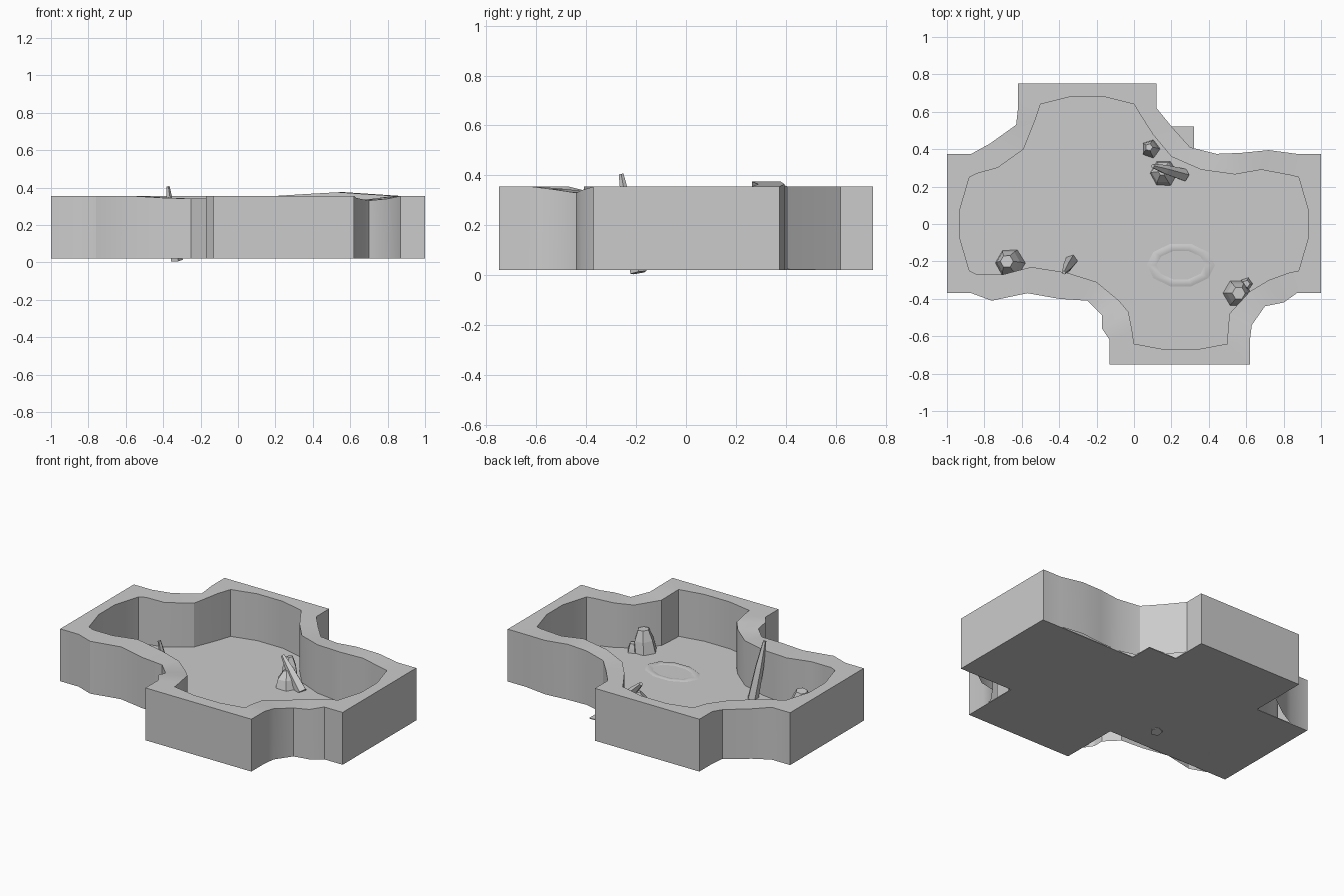
import bpy, bmesh, math
from mathutils import Vector

cube = bpy.data.objects.get("Cube")
if cube:
    bpy.data.objects.remove(cube)

stone = bpy.data.materials.new("grey stone")
stone.use_nodes = True
GREY = (0.6, 0.6, 0.6, 1)
stone.diffuse_color = GREY
stone.node_tree.nodes["Principled BSDF"].inputs["Base Color"].default_value = GREY


def finish(bm, name, smooth=None):
    bmesh.ops.recalc_face_normals(bm, faces=bm.faces[:])
    mesh = bpy.data.meshes.new(name)
    bm.to_mesh(mesh)
    bm.free()
    mesh.materials.append(stone)
    obj = bpy.data.objects.new(name, mesh)
    bpy.context.scene.collection.objects.link(obj)
    if smooth:
        bpy.ops.object.select_all(action="DESELECT")
        obj.select_set(True)
        bpy.context.view_layer.objects.active = obj
        bpy.ops.object.shade_smooth_by_angle(angle=math.radians(smooth))
    return obj


def ring(bm, points):
    return [bm.verts.new(p) for p in points]


def bridge(bm, a, b):
    for i in range(len(a)):
        j = (i + 1) % len(a)
        bm.faces.new((a[i], a[j], b[j], b[i]))


# Paired outer and inner outlines of the cave wall, clockwise from the back arm
outer = [
    (-.62, .75), (-.36, .75), (-.14, .75), (.12, .75), (.12, .62), (.21, .51),
    (.3, .41), (.44, .375), (.57, .38), (.72, .395), (.87, .375), (1, .375),
    (1, .08), (1, -.08), (1, -.37), (.87, -.37), (.8, -.42), (.7, -.44),
    (.63, -.54), (.62, -.62), (.62, -.75), (.36, -.75), (.14, -.75), (-.13, -.75),
    (-.13, -.62), (-.17, -.56), (-.17, -.49), (-.25, -.41), (-.4, -.4), (-.57, -.37),
    (-.76, -.41), (-.87, -.37), (-1, -.37), (-1, -.08), (-1, .08), (-1, .375),
    (-.87, .375), (-.77, .43), (-.63, .53), (-.62, .62)]
inner = [
    (-.5, .64), (-.34, .68), (-.16, .68), (0, .64), (.03, .59), (.1, .48),
    (.2, .36), (.36, .29), (.54, .265), (.68, .29), (.84, .26), (.88, .25),
    (.93, .08), (.93, -.08), (.88, -.25), (.83, -.26), (.72, -.3), (.62, -.36),
    (.51, -.48), (.5, -.6), (.5, -.64), (.34, -.67), (.16, -.67), (0, -.64),
    (-.01, -.57), (-.03, -.47), (-.08, -.41), (-.2, -.31), (-.36, -.26), (-.55, -.23),
    (-.7, -.27), (-.84, -.27), (-.88, -.25), (-.93, -.08), (-.93, .08), (-.88, .25),
    (-.84, .27), (-.73, .3), (-.59, .4), (-.53, .55)]
BASE, TOP, FLOOR = .02, .355, .035
# Uneven rim: height change at some outline points
uneven = {7: .01, 8: .02, 9: .01, 16: -.015, 17: -.025, 18: -.01,
          26: -.015, 27: -.015, 28: -.01, 37: -.015, 38: -.02}

# Cave wall
bm = bmesh.new()
tops = [TOP + uneven.get(i, 0) for i in range(len(outer))]
out_low = ring(bm, [(x, y, BASE) for x, y in outer])
out_top = ring(bm, [(x, y, z) for (x, y), z in zip(outer, tops)])
in_top = ring(bm, [(x, y, z) for (x, y), z in zip(inner, tops)])
in_low = ring(bm, [(x, y, BASE) for x, y in inner])
for a, b in ((out_low, out_top), (out_top, in_top), (in_top, in_low)):
    bridge(bm, a, b)
finish(bm, "cave_wall", 30)

# Flat cross-shaped base
cross = [(-.62, .75), (.12, .75), (.12, .52), (.32, .52), (.32, .37), (1, .37),
         (1, -.37), (.62, -.37), (.62, -.75), (-.13, -.75), (-.13, -.37),
         (-1, -.37), (-1, .37), (-.62, .37)]
bm = bmesh.new()
bm.faces.new(ring(bm, [(x, y, BASE) for x, y in cross]))
solid = bmesh.ops.extrude_face_region(bm, geom=bm.faces[:])
bmesh.ops.translate(bm, vec=(0, 0, .005),
                    verts=[v for v in solid["geom"] if isinstance(v, bmesh.types.BMVert)])
finish(bm, "base_slab")

# Cave floor, sloping up a little at the wall
bm = bmesh.new()
floor = bm.faces.new(ring(bm, [(x, y, FLOOR + .02) for x, y in reversed(inner)]))
floor.normal_update()
bmesh.ops.inset_region(bm, faces=[floor], thickness=.06, depth=-.02, use_even_offset=False)
finish(bm, "cave_floor", 30)

# Shallow crater with a raised lip
bm = bmesh.new()
previous = None
for rx, ry, z in ((.23, .155, FLOOR), (.17, .11, .06), (.13, .08, .055), (.09, .045, .038)):
    loop = ring(bm, [(.25 + rx * math.cos(math.tau * i / 10),
                      -.22 + ry * math.sin(math.tau * i / 10), z) for i in range(10)])
    if previous:
        bridge(bm, previous, loop)
    previous = loop
bm.faces.new(previous)
finish(bm, "crater", 60)


def stalagmite(name, start, end, width, tip, sides=6):
    """Tapered faceted rock running between two points."""
    start, end = Vector(start), Vector(end)
    axis = end - start
    turn = Vector((0, 0, 1)).rotation_difference(axis)
    bm = bmesh.new()
    rings = []
    for t, r in ((0, width), (.6, width * .75), (1, tip)):
        circle = [Vector((r * math.cos(math.tau * i / sides),
                          r * math.sin(math.tau * i / sides), 0)) for i in range(sides)]
        rings.append(ring(bm, [start + axis * t + turn @ p for p in circle]))
    bridge(bm, rings[0], rings[1])
    bridge(bm, rings[1], rings[2])
    bm.faces.new(rings[0])
    bm.faces.new(rings[2])
    finish(bm, name)


# Rocks standing on the floor
stalagmite("front_left_rock", (.55, -.37, .03), (.56, -.37, .19), .08, .035)
stalagmite("front_left_small_rock", (.6, -.32, .03), (.6, -.32, .11), .04, .02, 5)
stalagmite("front_right_rock", (-.66, -.21, .03), (-.68, -.2, .19), .085, .035)
stalagmite("leaning_spike", (-.33, -.19, .01), (-.375, -.26, .405), .035, .01, 5)
stalagmite("back_rock", (.16, .27, .03), (.15, .28, .15), .08, .02)
stalagmite("back_small_rock", (.09, .4, .03), (.08, .41, .17), .055, .02, 5)
stalagmite("back_fallen_spike", (.27, .26, .05), (.1, .31, .22), .035, .012, 5)
